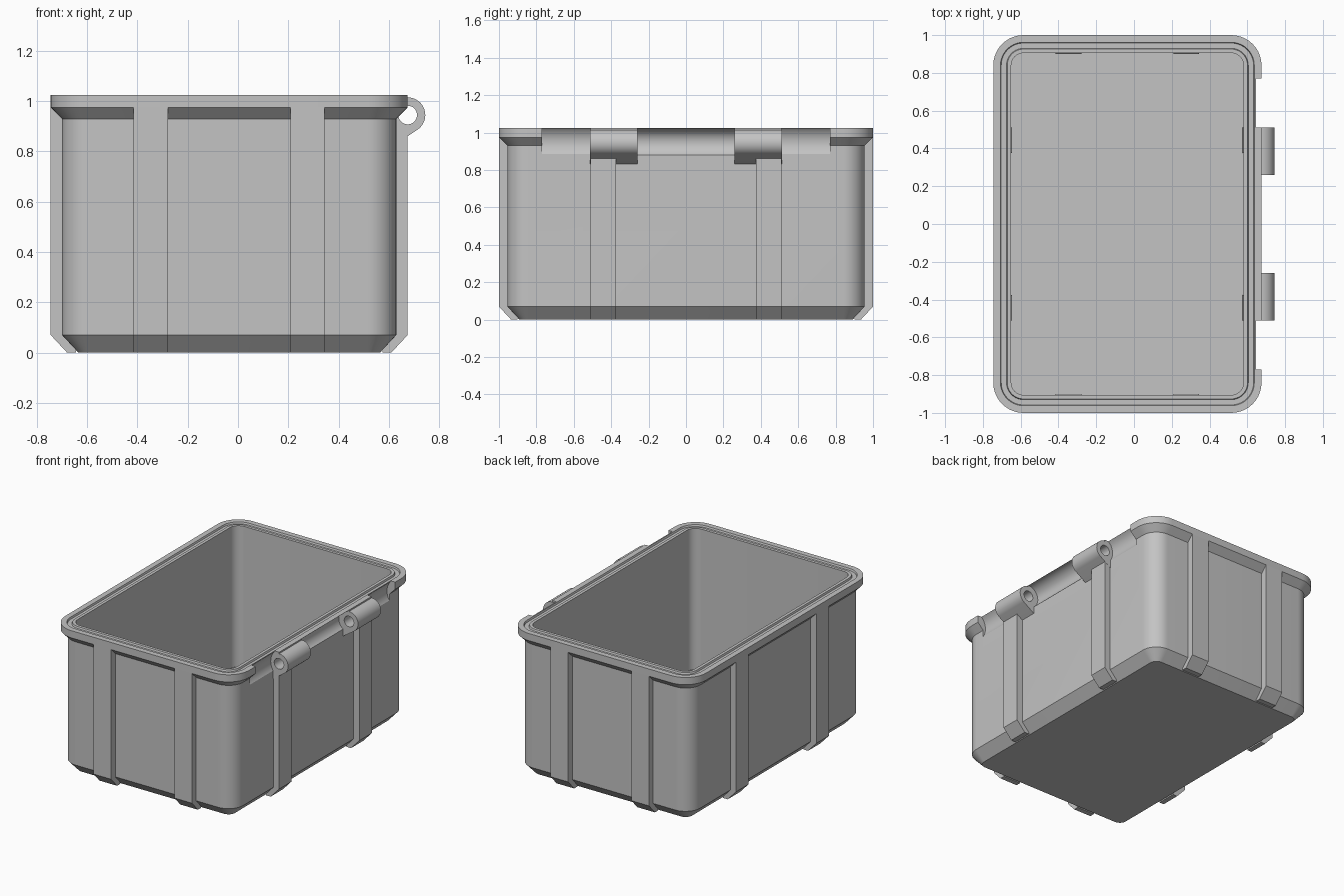
import bpy, bmesh, math

old = bpy.data.objects.get("Cube")
if old:
    bpy.data.objects.remove(old, do_unlink=True)

grey = bpy.data.materials.new("plain_grey")
grey.use_nodes = True
colour = (0.55, 0.55, 0.55, 1)
grey.diffuse_color = colour
grey.node_tree.nodes["Principled BSDF"].inputs["Base Color"].default_value = colour

CX = -0.035                  # middle of the box body
HX, HY = 0.71, 1.0           # half sizes of the rim
CORNER = 0.16                # rim corner radius
PIN_X, PIN_Z = 0.675, 0.945  # hinge axis


def make_object(name, bm):
    bmesh.ops.recalc_face_normals(bm, faces=bm.faces)
    mesh = bpy.data.meshes.new(name)
    bm.to_mesh(mesh)
    bm.free()
    mesh.materials.append(grey)
    obj = bpy.data.objects.new(name, mesh)
    bpy.context.collection.objects.link(obj)
    return obj


def activate(obj):
    bpy.ops.object.select_all(action='DESELECT')
    obj.select_set(True)
    bpy.context.view_layer.objects.active = obj


def smooth(obj):
    activate(obj)
    bpy.ops.object.shade_smooth_by_angle(angle=math.radians(30))


def skin(bm, loops):
    """Join equal-length loops and cap both ends."""
    rings = [[bm.verts.new(p) for p in loop] for loop in loops]
    n = len(rings[0])
    for a, b in zip(rings, rings[1:]):
        for i in range(n):
            j = (i + 1) % n
            bm.faces.new((a[i], a[j], b[j], b[i]))
    bm.faces.new(rings[0])
    bm.faces.new(rings[-1])


def rounded_loop(inset, z, steps=10):
    """Rounded rectangle, inset from the rim outline."""
    r = CORNER - inset
    points = []
    for q, (sx, sy) in enumerate([(1, 1), (-1, 1), (-1, -1), (1, -1)]):
        for i in range(steps + 1):
            a = math.pi / 2 * (q + i / steps)
            points.append((CX + sx * (HX - CORNER) + r * math.cos(a),
                           sy * (HY - CORNER) + r * math.sin(a), z))
    return points


def prism(name, profile, t0, t1, place):
    """Extrude an (outward, height) profile sideways from t0 to t1."""
    bm = bmesh.new()
    skin(bm, [[place(d, t, z) for d, z in profile] for t in (t0, t1)])
    return make_object(name, bm)


def along_y(d, t, z):
    return (d, t, z)


def circle(x, z, r, a0=0, a1=360, n=48):
    count = n if a1 - a0 == 360 else n + 1
    angles = [math.radians(a0 + (a1 - a0) * i / n) for i in range(count)]
    return [(x + r * math.cos(a), z + r * math.sin(a)) for a in angles]


def cut(obj, profile, t0, t1):
    cutter = prism("cutter", profile, t0, t1, along_y)
    cutter.hide_render = True
    mod = obj.modifiers.new("cut", 'BOOLEAN')
    mod.operation = 'DIFFERENCE'
    mod.solver = 'EXACT'
    mod.object = cutter
    activate(obj)
    bpy.ops.object.modifier_apply(modifier=mod.name)
    bpy.data.objects.remove(cutter, do_unlink=True)


# Box body: outer wall, flared rim, seal groove, cavity and floor
section = [(0.11, 0), (0.045, 0.07), (0.045, 0.93), (0, 0.975), (0, 1.025),
           (0.038, 1.025), (0.042, 1.013), (0.07, 1.013), (0.074, 1.025),
           (0.095, 1.025), (0.095, 0.04)]
bm = bmesh.new()
skin(bm, [rounded_loop(inset, z) for inset, z in section])
body = make_object("box_body", bm)

# Hinge clearances in the rim, and the pin hole
pin_hole = circle(PIN_X, PIN_Z, 0.037)
cut(body, circle(PIN_X, PIN_Z, 0.079), -0.26, 0.26)
for t0, t1 in [(-0.77, -0.51), (0.51, 0.77)]:
    cut(body, circle(0.72, 0.946, 0.109), t0, t1)
cut(body, pin_hole, -0.6, 0.6)
smooth(body)


# Ribs on all four sides, flush with the rim
def rib(name, half, t, place, top=0.975):
    profile = [(half - o, z) for o, z in
               [(0.1, 0), (0.065, 0), (0, 0.07), (0, top), (0.09, top)]]
    prism(name, profile, t - 0.068, t + 0.068, place)


for side, label in [(-1, "right"), (1, "left")]:
    rib("front_rib_" + label, HY, side * 0.312,
        lambda d, t, z: (CX + t, -d, z))
    rib("back_rib_" + label, HY, side * 0.312,
        lambda d, t, z: (CX + t, d, z))
for side, label in [(-1, "front"), (1, "back")]:
    rib("right_rib_" + label, HX, side * 0.443,
        lambda d, t, z: (CX - d, t, z))
    rib("left_rib_" + label, HX, side * 0.443,
        lambda d, t, z: (CX + d, t, z), top=0.89)

    # Hinge knuckle: barrel with a sloped underside running into the wall
    outline = circle(PIN_X, PIN_Z, 0.07, -56, 90, 24)
    outline += [(0.61, 1.0), (0.61, 0.818)]
    t0, t1 = sorted((side * 0.26, side * 0.512))
    knuckle = prism("hinge_knuckle_" + label, outline, t0, t1, along_y)
    cut(knuckle, pin_hole, t0 - 0.05, t1 + 0.05)
    smooth(knuckle)
